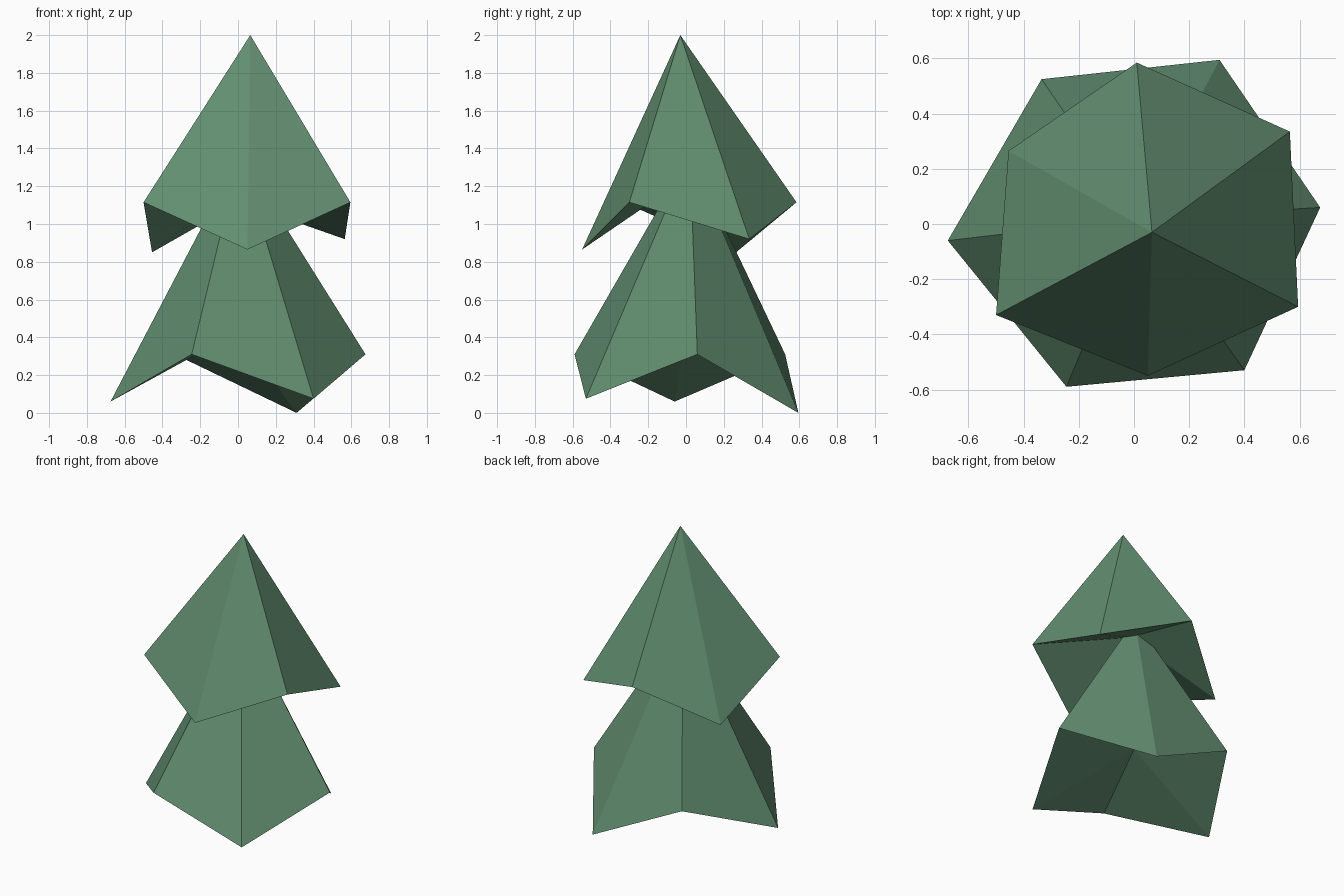
import bpy
import bmesh

cube = bpy.data.objects.get("Cube")
if cube:
    bpy.data.objects.remove(cube, do_unlink=True)

# Single foliage colour
green = bpy.data.materials.new("foliage_green")
green.use_nodes = True
colour = (0.122, 0.27, 0.162, 1)
green.diffuse_color = colour
bsdf = green.node_tree.nodes["Principled BSDF"]
bsdf.inputs["Base Color"].default_value = colour
bsdf.inputs["Roughness"].default_value = 0.9


def foliage_tier(name, tip, hollow, rim):
    """Six-sided cone with a zigzag rim and a hollowed underside."""
    bm = bmesh.new()
    top = bm.verts.new(tip)
    under = bm.verts.new(hollow)
    ring = [bm.verts.new(p) for p in rim]
    for a, b in zip(ring, ring[1:] + ring[:1]):
        bm.faces.new((a, b, top))
        bm.faces.new((b, a, under))
    bmesh.ops.recalc_face_normals(bm, faces=bm.faces)
    mesh = bpy.data.meshes.new(name)
    bm.to_mesh(mesh)
    bm.free()
    mesh.materials.append(green)
    obj = bpy.data.objects.new(name, mesh)
    bpy.context.collection.objects.link(obj)
    return obj


# Lower tier, rim listed counter-clockwise
foliage_tier("lower_foliage", (0.01, 0.02, 1.37), (0, 0, 0.43), [
    (0.675, 0.06, 0.31), (0.31, 0.595, 0), (-0.335, 0.525, 0.31),
    (-0.675, -0.06, 0.06), (-0.245, -0.59, 0.31), (0.4, -0.53, 0.075)])

# Upper tier, slightly off centre
foliage_tier("upper_foliage", (0.065, -0.03, 2), (0.04, 0, 1.24), [
    (0.565, 0.335, 0.92), (0.01, 0.585, 1.115), (-0.455, 0.265, 0.85),
    (-0.5, -0.33, 1.115), (0.05, -0.55, 0.865), (0.595, -0.3, 1.115)])
